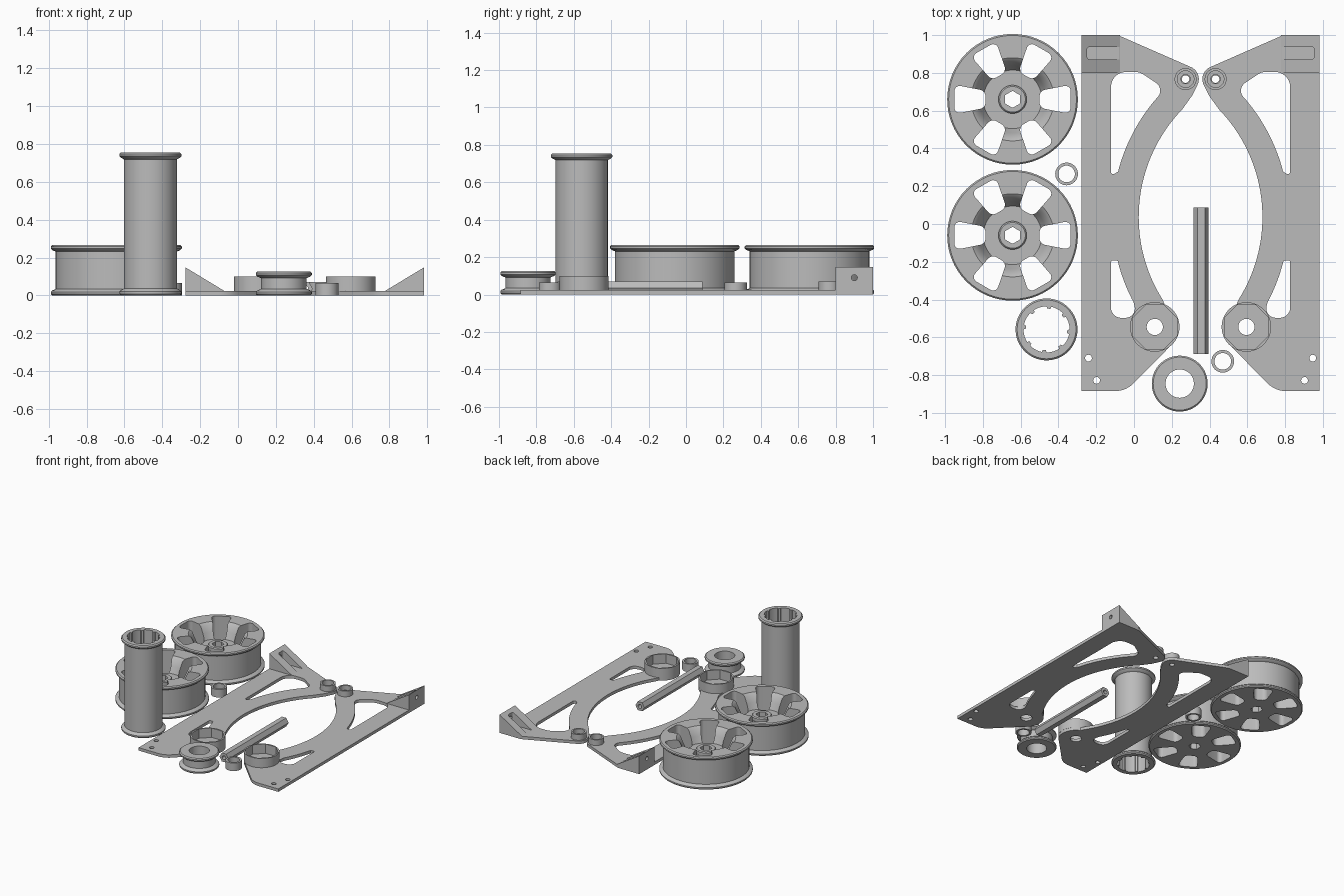
import bpy, bmesh
from math import sin, cos, radians, tan, pi
from mathutils import Matrix, Vector

if "Cube" in bpy.data.objects:
    bpy.data.objects.remove(bpy.data.objects["Cube"])

grey = bpy.data.materials.new("plain grey")
grey.use_nodes = True
grey.diffuse_color = (0.5, 0.5, 0.5, 1)
grey.node_tree.nodes["Principled BSDF"].inputs["Base Color"].default_value = (0.5, 0.5, 0.5, 1)

T = Matrix.Translation
UPRIGHT = Matrix.Rotation(pi / 2, 4, 'X')
ALONG_X = Matrix.Rotation(pi / 2, 4, 'Y')
MIRROR = T((0.705, 0, 0)) @ Matrix.Scale(-1, 4, (1, 0, 0))


def evaluated(ob):
    bpy.context.view_layer.update()
    return bpy.data.meshes.new_from_object(ob.evaluated_get(bpy.context.evaluated_depsgraph_get()))


def add(name, mesh, matrix=Matrix()):
    """Clean a mesh, move it into place and link it as an object."""
    mesh.transform(matrix)
    bm = bmesh.new()
    bm.from_mesh(mesh)
    bmesh.ops.remove_doubles(bm, verts=bm.verts, dist=1e-5)
    bmesh.ops.recalc_face_normals(bm, faces=bm.faces)
    bm.to_mesh(mesh)
    bm.free()
    mesh.materials.clear()
    mesh.materials.append(grey)
    ob = bpy.data.objects.new(name, mesh)
    bpy.context.collection.objects.link(ob)
    finish(ob)
    return ob


def finish(ob):
    ob.data.polygons.foreach_set("use_smooth", [True] * len(ob.data.polygons))
    ob.data.set_sharp_from_angle(angle=radians(30))


def arc(cx, cy, r, a0, a1, n=12):
    angles = [radians(a0 + (a1 - a0) * i / n) for i in range(n + 1)]
    return [(cx + r * cos(a), cy + r * sin(a)) for a in angles]


def circle(x, y, r, n=32, start=0):
    return arc(x, y, r, start, start + 360, n)[:-1]


def fillet(points, n=7):
    """Round every point given as (x, y, radius); keep plain points."""
    out = []
    for i, p in enumerate(points):
        if len(p) == 2:
            out.append(p)
            continue
        c = Vector(p[:2])
        a = (Vector(points[i - 1][:2]) - c).normalized()
        b = (Vector(points[(i + 1) % len(points)][:2]) - c).normalized()
        half = a.angle(b) / 2
        centre = c + (a + b).normalized() * p[2] / sin(half)
        start = c + a * p[2] / tan(half) - centre
        end = c + b * p[2] / tan(half) - centre
        turn = start.angle_signed(end)
        for k in range(n + 1):
            t = -turn * k / n
            out.append((centre.x + start.x * cos(t) - start.y * sin(t),
                        centre.y + start.x * sin(t) + start.y * cos(t)))
    return out


def prism(name, loops, height, matrix=Matrix()):
    """Extrude an outline with holes, centred on its own plane."""
    cu = bpy.data.curves.new(name, 'CURVE')
    cu.dimensions, cu.fill_mode, cu.extrude = '2D', 'BOTH', height / 2
    for loop in loops:
        sp = cu.splines.new('POLY')
        sp.points.add(len(loop) - 1)
        for pt, co in zip(sp.points, loop):
            pt.co = (co[0], co[1], 0, 1)
        sp.use_cyclic_u = True
    tmp = bpy.data.objects.new(name + "_curve", cu)
    bpy.context.collection.objects.link(tmp)
    mesh = evaluated(tmp)
    bpy.data.objects.remove(tmp)
    return add(name, mesh, matrix)


def lathe(name, profile, x, y, n=64):
    """Revolve a closed (radius, z) profile around z."""
    verts = [(r * cos(2 * pi * i / n), r * sin(2 * pi * i / n), z)
             for i in range(n) for r, z in profile]
    m = len(profile)
    faces = [(i * m + j, (i + 1) % n * m + j, (i + 1) % n * m + (j + 1) % m, i * m + (j + 1) % m)
             for i in range(n) for j in range(m)]
    mesh = bpy.data.meshes.new(name)
    mesh.from_pydata(verts, [], faces)
    return add(name, mesh, T((x, y, 0)))


def cut(ob, cutters):
    for c in cutters:
        mod = ob.modifiers.new("cut", 'BOOLEAN')
        mod.object, mod.operation, mod.solver = c, 'DIFFERENCE', 'EXACT'
    mesh = evaluated(ob)
    ob.modifiers.clear()
    ob.data = mesh
    for c in cutters:
        bpy.data.objects.remove(c)
    finish(ob)


def flanged(bore, body, rim, height, lip):
    """Profile of a drum with a rounded flange at each end."""
    e = lip * 0.3
    return [(bore, 0), (rim - e, 0), (rim, e), (rim, lip - e), (rim - e, lip), (body, lip + e),
            (body, height - lip - e), (rim - e, height - lip), (rim, height - lip + e),
            (rim, height - e), (rim - e, height), (bore, height)]


# Wheels: dished top, raised hub, six through slots and a hex bore
slot = fillet([(0.143, -0.045, 0.036), (0.308, -0.077, 0.028),
               (0.308, 0.077, 0.028), (0.143, 0.045, 0.036)])
for label, y in (("rear", 0.66), ("front", -0.06)):
    dish = [(0.22, 0.265), (0.2, 0.25), (0.178, 0.2), (0.155, 0.15),
            (0.075, 0.15), (0.075, 0.175), (0.068, 0.182), (0.02, 0.182)]
    wheel = lathe(label + "_wheel", flanged(0.02, 0.32, 0.346, 0.265, 0.026)[:-1] + dish, -0.643, y)
    place = T((-0.643, y, 0.13))
    cutters = [prism("slot_cutter", [slot], 0.5, place @ Matrix.Rotation(k * pi / 3, 4, 'Z'))
               for k in range(6)]
    cutters.append(prism("hex_cutter", [circle(0, 0, 0.045, 6, 30)], 0.5, place))
    cut(wheel, cutters)

# Tall drum with a splined bore
drum = lathe("tall_drum", flanged(0.09, 0.14, 0.164, 0.755, 0.028), -0.463, -0.558)
spline = []
for k in range(8):
    spline += arc(0, 0, 0.122, 45 * k, 45 * k + 33, 5) + arc(0, 0, 0.11, 45 * k + 35, 45 * k + 43, 2)
cut(drum, [prism("spline_cutter", [spline], 1.2, T((-0.463, -0.558, 0.4)))])

# Small pulley, spacer rings and hex axle
lathe("small_pulley", flanged(0.075, 0.12, 0.148, 0.125, 0.026), 0.242, -0.845)
for label, x, y in (("left", 0.47, -0.727), ("right", -0.357, 0.265)):
    lathe(label + "_spacer_ring", [(0.044, 0), (0.06, 0), (0.06, 0.065), (0.044, 0.065)], x, y, 40)
prism("hex_axle", [circle(0, 0, 0.04, 6), circle(0, 0, 0.016, 16)], 0.775,
      T((0.355, -0.3, 0.035)) @ UPRIGHT)

# Side plates, mirrored, each with cups and a slotted wedge bracket
THICK = 0.024
outline = fillet(
    [(-0.278, 1.0), (-0.085, 1.0, 0.1)] + arc(0.273, 0.767, 0.07, 62, -25)
    + [(0.308, 0.68)] + arc(0.845, 0.037, 0.82, 136, 212, 36)
    + arc(0.11, -0.545, 0.13, 66, -42) + [(-0.043, -0.885, 0.14), (-0.278, -0.885)])
upper_window = fillet([(-0.122, 0.255, 0.012), (-0.122, 0.805, 0.08), (0.03, 0.805, 0.08),
                       (0.165, 0.715, 0.05)] + arc(0.845, 0.037, 0.96, 140, 165.5, 16))
lower_window = fillet([(-0.122, -0.19, 0.012)] + arc(0.845, 0.037, 0.96, 194, 208)
                      + [(0.02, -0.497, 0.05), (-0.122, -0.497, 0.055)])
bolt_holes = [circle(-0.241, -0.71, 0.018, 20), circle(-0.198, -0.828, 0.018, 20)]

for label, side in (("right", Matrix()), ("left", MIRROR)):
    prism(label + "_side_plate",
          [outline, upper_window, lower_window, circle(0.273, 0.767, 0.02, 20),
           circle(0.11, -0.545, 0.043)] + bolt_holes, THICK, side @ T((0, 0, THICK / 2)))
    prism(label + "_drum_cup", [circle(0.11, -0.545, 0.131, 64), circle(0.11, -0.545, 0.126, 8, 22.5)],
          0.1 - THICK, side @ T((0, 0, (0.1 + THICK) / 2)))
    prism(label + "_pivot_cup", [circle(0.273, 0.767, 0.058, 40), circle(0.273, 0.767, 0.044, 40)],
          0.07 - THICK, side @ T((0, 0, (0.07 + THICK) / 2)))
    prism(label + "_pivot_collar", [circle(0.273, 0.767, 0.027, 24), circle(0.273, 0.767, 0.02, 20)],
          0.015, side @ T((0, 0, THICK + 0.0075)))
    bracket = prism(label + "_wedge_bracket", [[(-0.278, THICK), (-0.278, 0.148), (-0.073, THICK)]],
                    0.2, side @ T((0, 0.9, 0)) @ UPRIGHT)
    pocket = fillet([(-0.248, 0.872, 0.012), (-0.05, 0.872), (-0.05, 0.937), (-0.248, 0.937, 0.012)])
    cut(bracket, [prism("pocket_cutter", [pocket], 0.24, side @ T((0, 0, THICK + 0.122))),
                  prism("bolt_cutter", [circle(0, 0, 0.016, 20)], 0.1,
                        side @ T((-0.278, 0.9, 0.09)) @ ALONG_X)])
